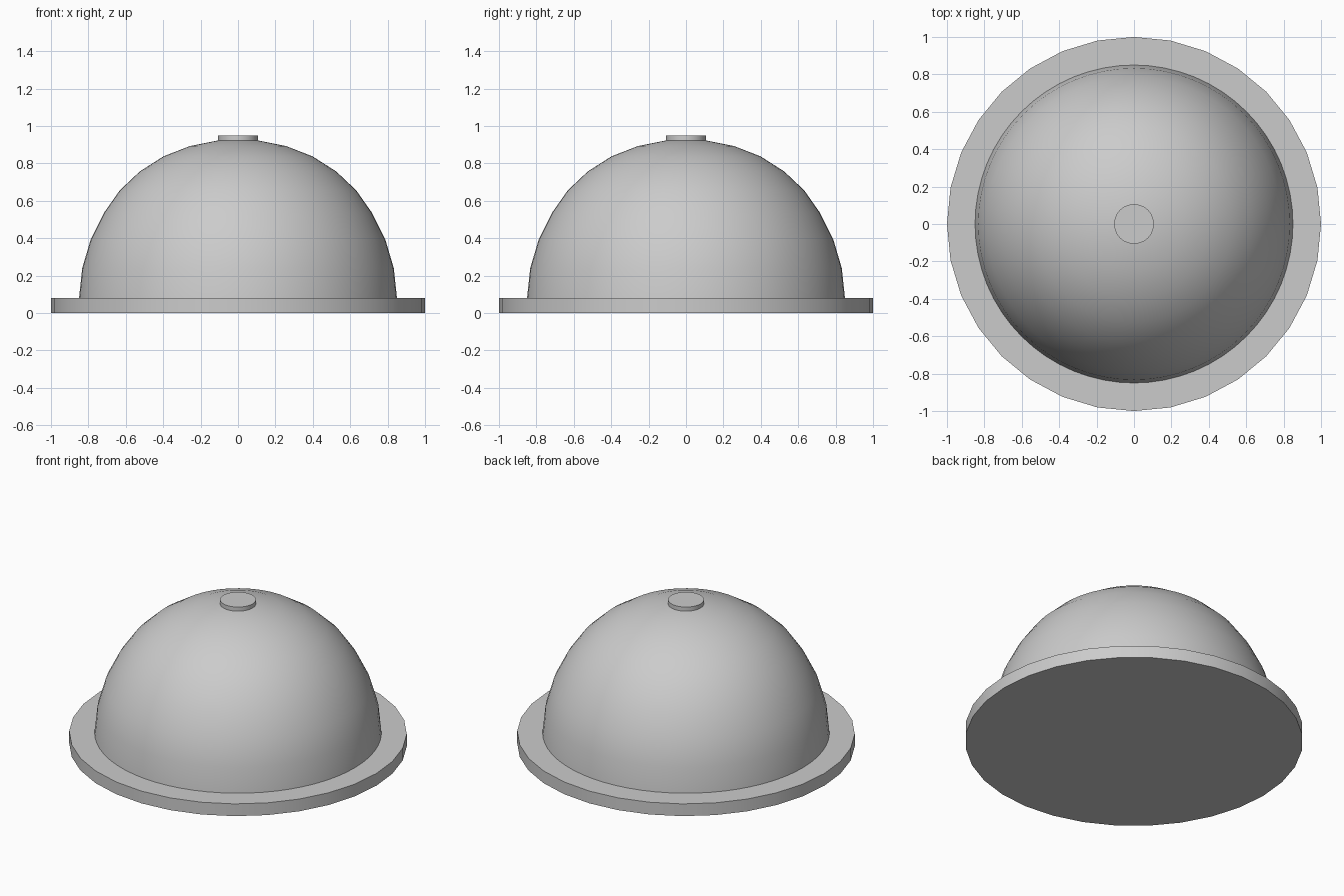
import bpy, bmesh
from math import cos, sin, tau

if "Cube" in bpy.data.objects:
    bpy.data.objects.remove(bpy.data.objects["Cube"])


def lathe(name, profile, sides):
    """Revolve (radius, z) points around z, closing both ends with flat caps."""
    bm = bmesh.new()
    rings = [[bm.verts.new((r * cos(tau * i / sides), r * sin(tau * i / sides), z))
              for i in range(sides)] for r, z in profile]
    for low, high in zip(rings, rings[1:]):
        for i in range(sides):
            j = (i + 1) % sides
            bm.faces.new((low[i], low[j], high[j], high[i]))
    bm.faces.new(rings[0][::-1])
    bm.faces.new(rings[-1])
    mesh = bpy.data.meshes.new(name)
    bm.to_mesh(mesh)
    bm.free()
    obj = bpy.data.objects.new(name, mesh)
    bpy.context.collection.objects.link(obj)
    bpy.ops.object.select_all(action='DESELECT')
    obj.select_set(True)
    bpy.context.view_layer.objects.active = obj
    bpy.ops.object.shade_smooth_by_angle()
    return obj


# Base flange
lathe("base_flange", [(1, 0), (1, 0.08)], 32)

# Dome, sunk slightly into nothing but resting on the flange
lathe("dome", [(0.85, 0.08), (0.833, 0.24), (0.787, 0.395), (0.717, 0.535),
               (0.632, 0.656), (0.525, 0.757), (0.398, 0.838),
               (0.256, 0.893), (0.09, 0.926)], 64)

# Small button on top
lathe("top_button", [(0.106, 0.9), (0.106, 0.95)], 48)
